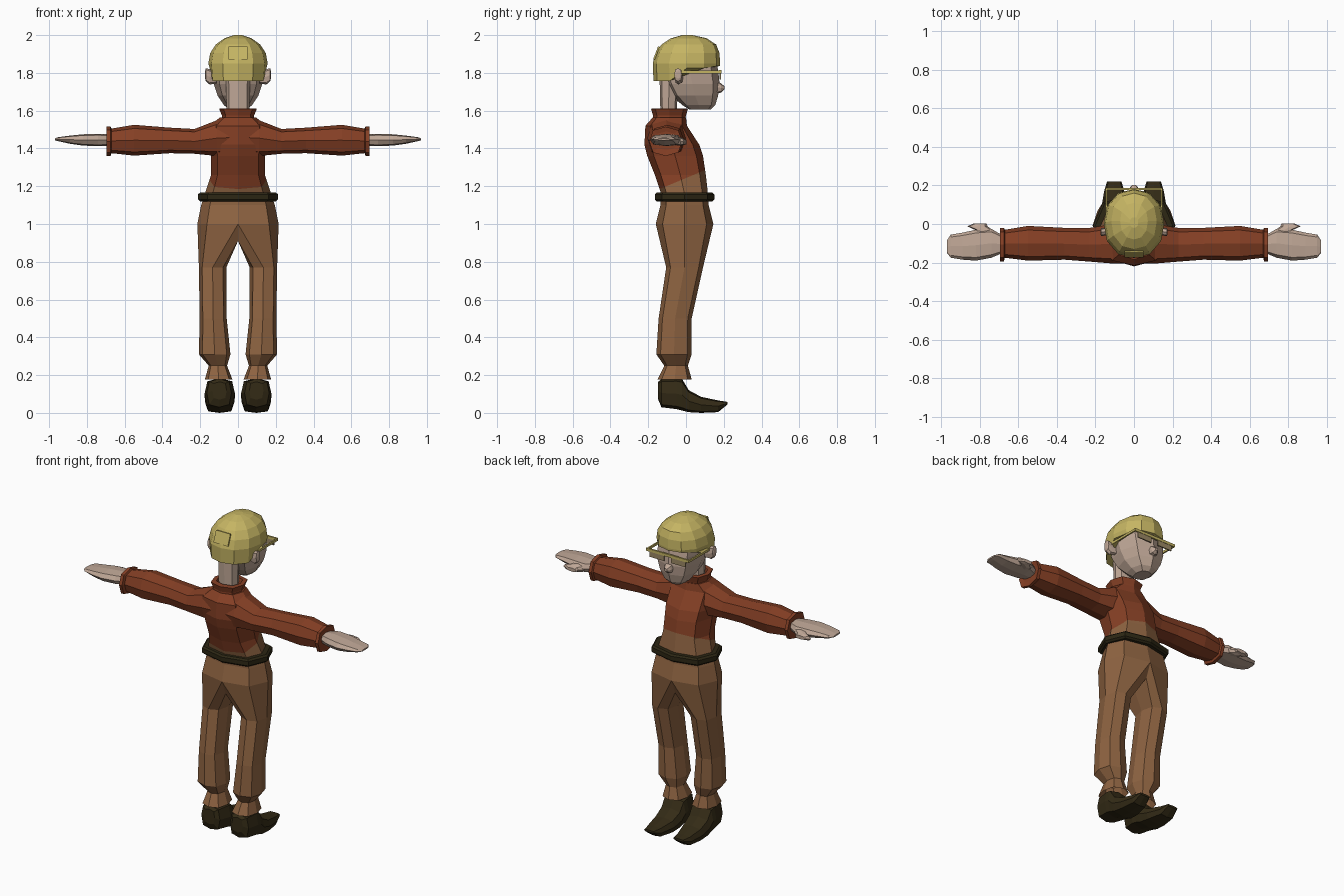
import bpy, bmesh, math
from mathutils import Vector


def material(name, rgb):
    m = bpy.data.materials.new(name)
    m.diffuse_color = (*rgb, 1)
    return m


RUST = material("rust knit", (0.235, 0.05, 0.018))
BROWN = material("brown cloth", (0.27, 0.125, 0.053))
SKIN = material("skin", (0.52, 0.385, 0.305))
YELLOW = material("yellow cap", (0.56, 0.46, 0.125))
LEATHER = material("dark leather", (0.034, 0.024, 0.008))
BELT = material("belt", (0.026, 0.02, 0.007))
TAN = material("tan lens", (0.33, 0.25, 0.13))


def ring(axis, p, a0, a1, b0, b1, n=8, fat=1.08):
    """Closed section at p on an axis, bounded by a0..a1 and b0..b1 on the other two."""
    pts = []
    for k in range(n):
        t = 2 * math.pi * k / n
        f = 1 if k % (n // 4) == 0 else fat
        a = (a0 + a1) / 2 + (a1 - a0) / 2 * math.cos(t) * f
        b = (b0 + b1) / 2 + (b1 - b0) / 2 * math.sin(t) * f
        pts.append({"x": (p, a, b), "y": (a, p, b), "z": (a, b, p)}[axis])
    return pts


def loft(name, rings, mats, mirror=False, caps=True, seam=None):
    """Skin the sections; optionally mirror in x, or cut a colour seam by a plane."""
    bm = bmesh.new()
    for s in ((1, -1) if mirror else (1,)):
        rows = [[bm.verts.new((x * s, y, z)) for x, y, z in r] for r in rings]
        n = len(rows[0])
        for r0, r1 in zip(rows, rows[1:]):
            for k in range(n):
                bm.faces.new((r0[k], r0[(k + 1) % n], r1[(k + 1) % n], r1[k]))
        if caps:
            bm.faces.new(rows[0])
            bm.faces.new(rows[-1])
    bmesh.ops.remove_doubles(bm, verts=bm.verts, dist=0.0005)
    if seam:
        co, no = Vector(seam[0]), Vector(seam[1])
        bmesh.ops.bisect_plane(bm, geom=bm.verts[:] + bm.edges[:] + bm.faces[:],
                               plane_co=co, plane_no=no)
        for f in bm.faces:
            f.material_index = int((f.calc_center_median() - co).dot(no) < 0)
    bmesh.ops.recalc_face_normals(bm, faces=bm.faces)
    me = bpy.data.meshes.new(name)
    bm.to_mesh(me)
    bm.free()
    for m in mats:
        me.materials.append(m)
    ob = bpy.data.objects.new(name, me)
    bpy.context.collection.objects.link(ob)
    return ob


def sections(axis, rows, **kw):
    return [ring(axis, *r, **kw) for r in rows]


def box(name, x0, x1, y0, y1, z0, z1, mat, mirror=False):
    quad = [(x0, y0), (x1, y0), (x1, y1), (x0, y1)]
    return loft(name, [[(x, y, z) for x, y in quad] for z in (z0, z1)], [mat], mirror)


# Torso: sweater above a sloping hem, trousers below
loft("torso", sections("z", [
    (1.0, -.215, .215, -.16, .145), (1.1, -.195, .195, -.135, .12),
    (1.17, -.172, .172, -.135, .115), (1.26, -.142, .142, -.165, .105),
    (1.36, -.142, .142, -.205, .09), (1.42, -.15, .15, -.22, .07),
    (1.52, -.15, .15, -.215, .005), (1.565, -.095, .095, -.175, 0)]),
    [RUST, BROWN], seam=((0, -.14, 1.185), (0, -.1, .24)))

# Collar, flared at the top
loft("collar", sections("z", [
    (1.555, -.085, .085, -.175, -.005), (1.575, -.085, .085, -.175, 0),
    (1.61, -.1, .1, -.185, .01), (1.612, -.075, .075, -.15, -.02),
    (1.58, -.07, .07, -.14, -.03)]), [RUST])

# Sleeves with flared cuffs
loft("sleeve", sections("x", [
    (.04, -.205, .0, 1.36, 1.555), (.11, -.205, .0, 1.36, 1.55),
    (.23, -.195, -.02, 1.372, 1.503), (.36, -.185, -.02, 1.375, 1.51),
    (.55, -.19, -.01, 1.362, 1.525), (.67, -.175, -.03, 1.375, 1.505),
    (.675, -.195, -.02, 1.36, 1.515), (.695, -.195, -.02, 1.36, 1.515),
    (.69, -.165, -.045, 1.39, 1.49)]), [RUST], True)

# Mitten hands and thumbs
loft("hand", sections("x", [
    (.68, -.15, -.06, 1.415, 1.475), (.74, -.175, -.025, 1.412, 1.477),
    (.82, -.19, -.03, 1.415, 1.475), (.89, -.185, -.045, 1.425, 1.468),
    (.95, -.175, -.055, 1.438, 1.46), (.97, -.15, -.085, 1.443, 1.453)],
    fat=1.12), [SKIN], True)
loft("thumb", sections("y", [
    (-.08, .71, .82, 1.42, 1.465), (-.03, .735, .825, 1.415, 1.46),
    (-.012, .76, .865, 1.418, 1.452), (.003, .765, .83, 1.422, 1.445)]), [SKIN], True)

# Trouser legs: the top section is half of the hip outline, dipping at the crotch
hip = [(max(x, 0), y, z - (.09 if k in (3, 4, 5) else 0))
       for k, (x, y, z) in enumerate(ring("z", 1.0, -.215, .215, -.16, .145))]
loft("trouser_leg", [hip] + sections("z", [
    (.77, .062, .207, -.105, .09), (.5, .06, .203, -.145, .03),
    (.31, .04, .207, -.157, .03), (.25, .058, .155, -.115, .01),
    (.178, .03, .175, -.15, .03)]), [BROWN], True, caps=False)

# Belt
loft("belt", sections("z", [
    (1.12, -.17, .17, -.13, .11), (1.12, -.2, .2, -.155, .14),
    (1.13, -.212, .212, -.165, .15), (1.157, -.212, .212, -.165, .15),
    (1.167, -.2, .2, -.155, .14), (1.167, -.16, .16, -.12, .1)]), [BELT])

# Shoes with pointed toes
loft("shoe", sections("y", [
    (-.147, .06, .135, .07, .165), (-.13, .035, .165, .03, .18),
    (-.05, .016, .177, .02, .183), (-.02, .016, .177, .012, .178),
    (.015, .018, .175, .004, .12), (.08, .025, .17, 0, .085),
    (.17, .05, .155, .004, .066), (.22, .065, .14, .045, .058)],
    fat=1.15), [LEATHER], True)

# Neck, head, nose and ears
loft("neck", sections("z", [(1.57, -.06, .06, -.135, -.05),
                            (1.78, -.065, .065, -.14, -.04)]), [SKIN])
loft("head", sections("z", [
    (1.605, -.045, .045, .02, .13), (1.63, -.075, .075, -.02, .155),
    (1.68, -.108, .108, -.075, .17), (1.74, -.128, .128, -.11, .178),
    (1.8, -.135, .135, -.13, .172), (1.87, -.135, .135, -.13, .16)]), [SKIN])
loft("nose", sections("y", [(.15, -.03, .03, 1.69, 1.765),
                            (.185, -.024, .024, 1.695, 1.745),
                            (.203, -.01, .01, 1.712, 1.73)]), [SKIN])
loft("ear", sections("x", [
    (.115, -.05, -.015, 1.745, 1.8), (.15, -.06, -.02, 1.738, 1.82),
    (.17, -.062, -.022, 1.755, 1.825), (.174, -.052, -.03, 1.77, 1.81)]), [SKIN], True)

# Cap: low at the nape, stepping up over the ears to the brow
rim = []
for x, y, _ in ring("z", 1.8, -.15, .15, -.172, .18, n=12, fat=1.03):
    rim.append((x, y, 1.757 if y < -.08 else 1.825 if y < .1 else 1.836))
loft("cap", [rim] + sections("z", [
    (1.85, -.157, .157, -.176, .181), (1.905, -.147, .147, -.16, .177),
    (1.95, -.118, .118, -.13, .16), (1.983, -.072, .072, -.08, .11),
    (2.0, -.022, .022, -.02, .035)], n=12, fat=1.03), [YELLOW])

# Patch on the back of the cap
patch = [(-.05, -.174, 1.872), (.05, -.174, 1.872), (.05, -.148, 1.94), (-.05, -.148, 1.94)]
loft("cap_patch", [patch, [(x, y + .009, z - .002) for x, y, z in patch]], [YELLOW])

# Eyewear below the cap brim
box("glasses_temple", .14, .149, -.04, .182, 1.798, 1.812, YELLOW, True)
box("glasses_brow", -.149, .149, .176, .187, 1.798, 1.815, YELLOW)
box("glasses_lens", .025, .125, .178, .185, 1.765, 1.798, TAN, True)
